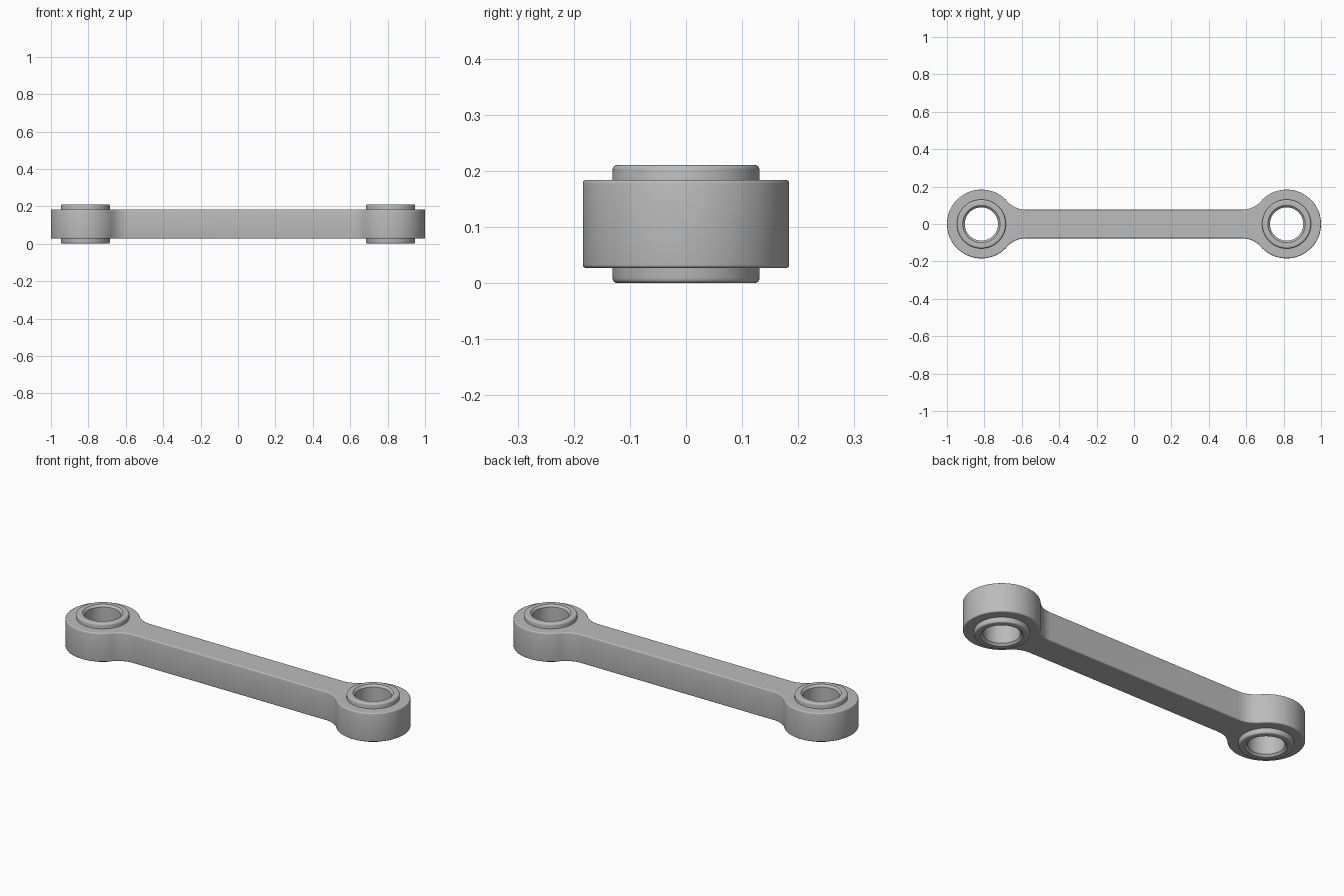
import bpy, bmesh, math
from math import sin, cos, pi

if "Cube" in bpy.data.objects:
    bpy.data.objects.remove(bpy.data.objects["Cube"], do_unlink=True)

EYE_X, EYE_R = 0.816, 0.184        # eye centre and radius
BAR_W, FILLET = 0.077, 0.13        # bar half width, neck fillet radius
BOTTOM, TOP = 0.027, 0.184
HOLE = 0.12                        # seat of the bushing in the body
HEIGHT = 0.211

steel = bpy.data.materials.new("grey_steel")
steel.use_nodes = True
steel.diffuse_color = (0.5, 0.5, 0.5, 1)
bsdf = next(n for n in steel.node_tree.nodes if n.type == 'BSDF_PRINCIPLED')
bsdf.inputs["Base Color"].default_value = (0.5, 0.5, 0.5, 1)


def arc(cx, cy, r, a, b, n):
    return [(cx + r * cos(a + (b - a) * i / n), cy + r * sin(a + (b - a) * i / n))
            for i in range(n + 1)]


def round_over(r):
    """Inset and depth pairs of a rounded edge, from the flat face to the wall."""
    return [(r * (1 - sin(t)), r * (1 - cos(t))) for t in (i * pi / 8 for i in range(5))]


def bridge(bm, a, b):
    n = len(a)
    for i in range(n):
        bm.faces.new((a[i], a[(i + 1) % n], b[(i + 1) % n], b[i]))


def ring(bm, pts, z):
    return [bm.verts.new((x, y, z)) for x, y in pts]


def finish(bm, name):
    """Smooth the curved faces and keep the flat faces crisp."""
    bmesh.ops.recalc_face_normals(bm, faces=bm.faces)
    bm.normal_update()
    for f in bm.faces:
        f.smooth = True
    for e in bm.edges:
        flat = [abs(f.normal.z) > 0.999 for f in e.link_faces]
        e.smooth = len(set(flat)) == 1 and e.calc_face_angle(0) < math.radians(35)
    me = bpy.data.meshes.new(name)
    bm.to_mesh(me)
    bm.free()
    me.materials.append(steel)
    ob = bpy.data.objects.new(name, me)
    bpy.context.collection.objects.link(ob)
    return ob


def outline(d):
    """Outline of the link, moved inwards by d."""
    cy = BAR_W + FILLET
    dx = math.sqrt((EYE_R + FILLET) ** 2 - cy ** 2)
    a = math.atan2(cy, -dx)
    r = FILLET + d
    half = arc(EYE_X - dx, -cy, r, pi / 2, pi - a, 12)
    half += arc(EYE_X, 0, EYE_R - d, -a, a, 56)[1:]
    half += arc(EYE_X - dx, cy, r, a - pi, -pi / 2, 12)[1:]
    return half + [(-x, -y) for x, y in half]


# Link body: rounded outline lofted upwards, with a seat hole in each eye
bm = bmesh.new()
edge = round_over(0.006)
layers = [(d, BOTTOM + h) for d, h in edge] + [(d, TOP - h) for d, h in reversed(edge)]
loops = [ring(bm, outline(d), z) for d, z in layers]
for lo, hi in zip(loops, loops[1:]):
    bridge(bm, lo, hi)
caps = {BOTTOM: [loops[0]], TOP: [loops[-1]]}
for s in (-1, 1):
    seat = arc(s * EYE_X, 0, HOLE, 0, 2 * pi, 64)[:-1]
    for z in caps:
        caps[z].append(ring(bm, seat, z))
    bridge(bm, caps[BOTTOM][-1], caps[TOP][-1])
for cap in caps.values():
    edges = []
    for lp in cap:
        for i, v in enumerate(lp):
            pair = (lp[i - 1], v)
            edges.append(bm.edges.get(pair) or bm.edges.new(pair))
    bmesh.ops.triangle_fill(bm, edges=edges, use_beauty=True, normal=(0, 0, 1))
finish(bm, "link_body")

# Bushings: rounded sleeves with a chamfered bore
for side, s in (("left", 1), ("right", -1)):
    bm = bmesh.new()
    lip = round_over(0.009)
    profile = [(0.089, 0.011), (0.1, 0)] + [(0.131 - d, h) for d, h in lip]
    profile += [(r, HEIGHT - z) for r, z in reversed(profile)]
    rings = [ring(bm, arc(s * EYE_X, 0, r, 0, 2 * pi, 64)[:-1], z) for r, z in profile]
    for i, lp in enumerate(rings):
        bridge(bm, rings[i - 1], lp)
    finish(bm, side + "_bushing")
